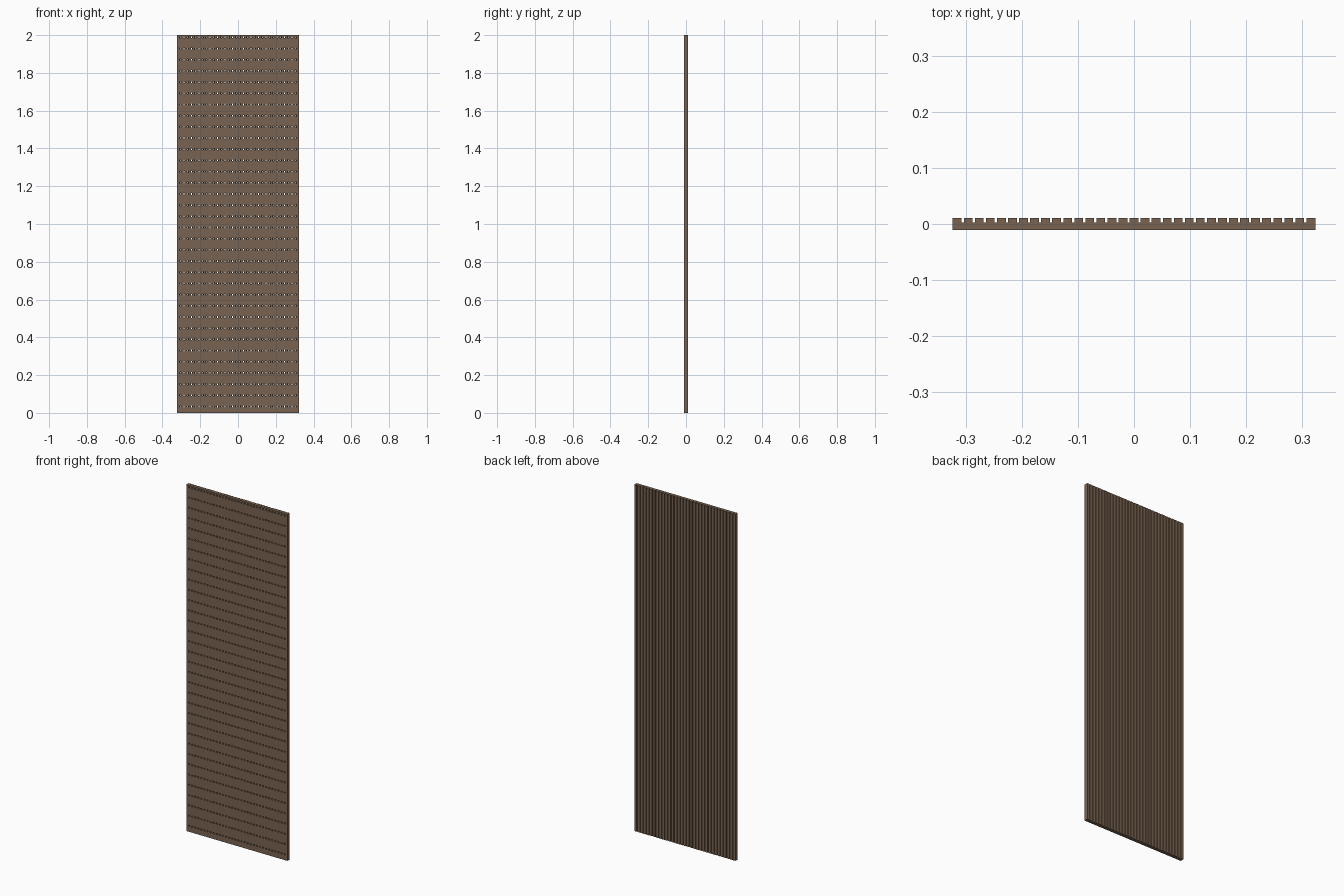
import bpy, bmesh, math

if "Cube" in bpy.data.objects:
    bpy.data.objects.remove(bpy.data.objects["Cube"])

P = 0.0197                       # groove pitch
GROOVE = 0.0040                  # groove width
RIBS = 33
W = RIBS * P - GROOVE            # panel width
H, T = 2.0, 0.021                # height, thickness
FLOOR = T / 2 - 0.0075           # groove floor
ROWS, Z0, Z1 = 34, 0.034, 1.988  # hole rows
R, SEG = 0.0045, 16              # hole radius, sides

wood = bpy.data.materials.new("brown wood")
wood.diffuse_color = (0.19, 0.125, 0.083, 1)
wood.use_nodes = True
wood.node_tree.nodes["Principled BSDF"].inputs["Base Color"].default_value = wood.diffuse_color


def finish(bm, name):
    bmesh.ops.remove_doubles(bm, verts=bm.verts, dist=1e-5)
    bmesh.ops.recalc_face_normals(bm, faces=bm.faces)
    me = bpy.data.meshes.new(name)
    bm.to_mesh(me)
    bm.free()
    me.materials.append(wood)
    ob = bpy.data.objects.new(name, me)
    bpy.context.collection.objects.link(ob)
    return ob


def bounds(centres, lo, hi):
    """Cell borders halfway between hole centres."""
    return [lo] + [(a + b) / 2 for a, b in zip(centres, centres[1:])] + [hi]


# Perforated front board: one cell per hole, solid between its two faces
xs = [(i - (RIBS - 2) / 2) * P for i in range(RIBS - 1)]
zs = [Z0 + (Z1 - Z0) * j / (ROWS - 1) for j in range(ROWS)]
xb, zb = bounds(xs, -W / 2, W / 2), bounds(zs, 0, H)
bm = bmesh.new()
for i, cx in enumerate(xs):
    for j, cz in enumerate(zs):
        rings = []
        for y in (-T / 2, FLOOR):
            inner, outer = [], []
            for k in range(SEG):
                a = 2 * math.pi * k / SEG
                c, s = math.cos(a), math.sin(a)
                m = max(abs(c), abs(s))
                u, v = (c / m + 1) / 2, (s / m + 1) / 2
                inner.append(bm.verts.new((cx + R * c, y, cz + R * s)))
                outer.append(bm.verts.new((xb[i] + (xb[i + 1] - xb[i]) * u, y,
                                           zb[j] + (zb[j + 1] - zb[j]) * v)))
            rings += [inner, outer]
        fi, fo, bi, bo = rings
        for k in range(SEG):
            n = (k + 1) % SEG
            bm.faces.new((fi[k], fi[n], fo[n], fo[k]))
            bm.faces.new((bi[k], bo[k], bo[n], bi[n]))
            bm.faces.new((fi[k], bi[k], bi[n], fi[n]))
bmesh.ops.remove_doubles(bm, verts=bm.verts, dist=1e-5)
# Close the outer rim
rim = [e for e in bm.edges if e.is_boundary]
bmesh.ops.bridge_loops(bm, edges=rim)
finish(bm, "perforated_board")

# Vertical ribs on the back, leaving open grooves in line with the holes
bm = bmesh.new()
for i in range(RIBS):
    x = (i - (RIBS - 1) / 2) * P
    geo = bmesh.ops.create_cube(bm, size=1)["verts"]
    bmesh.ops.scale(bm, vec=(P - GROOVE, T / 2 - FLOOR, H), verts=geo)
    bmesh.ops.translate(bm, vec=(x, (T / 2 + FLOOR) / 2, H / 2), verts=geo)
finish(bm, "back_ribs")
